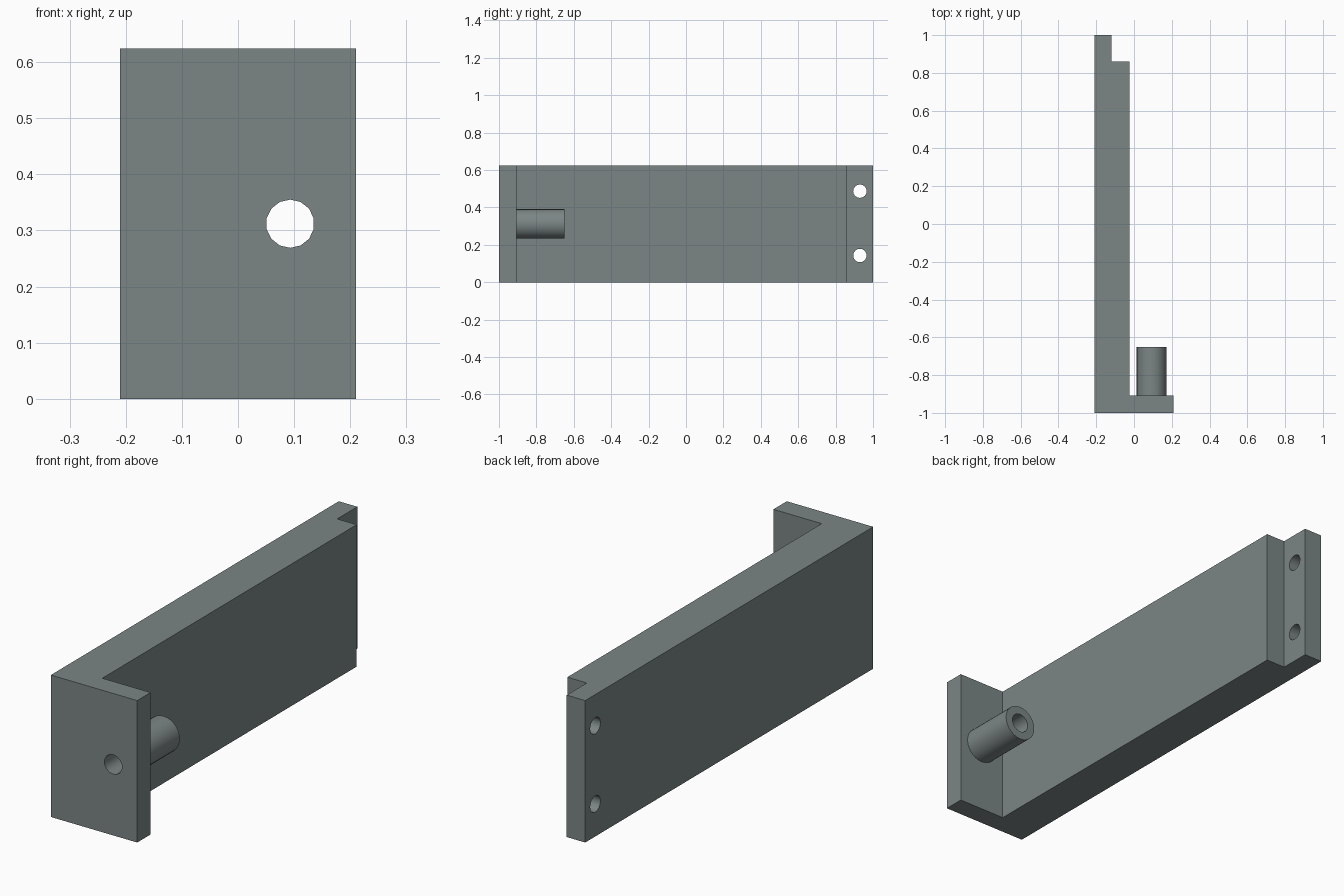
import bpy, bmesh, math

if "Cube" in bpy.data.objects:
    bpy.data.objects.remove(bpy.data.objects["Cube"])

steel = bpy.data.materials.new("grey steel")
steel.diffuse_color = (0.20, 0.235, 0.235, 1)
steel.use_nodes = True
steel.node_tree.nodes["Principled BSDF"].inputs["Base Color"].default_value = steel.diffuse_color

H = 0.624                      # bracket height
BORE_X, BORE_Z = 0.093, 0.312  # tube axis


def cylinder(name, axis, center, radius, length, sides):
    """Cylinder along the x or y axis."""
    rot = (math.pi / 2, 0, 0) if axis == "y" else (0, math.pi / 2, 0)
    bpy.ops.mesh.primitive_cylinder_add(vertices=sides, radius=radius, depth=length,
                                        location=center, rotation=rot)
    ob = bpy.context.object
    ob.name = name
    ob.data.materials.append(steel)
    return ob


def boolean(target, tool, operation):
    mod = target.modifiers.new(tool.name, "BOOLEAN")
    mod.object, mod.operation, mod.solver = tool, operation, "EXACT"
    bpy.context.view_layer.objects.active = target
    bpy.ops.object.modifier_apply(modifier=mod.name)
    bpy.data.objects.remove(tool)


# Bracket: plan outline with front flange and stepped rear tab, extruded upward
outline = [(-0.21, -1), (0.21, -1), (0.21, -0.907), (-0.025, -0.907),
           (-0.025, 0.86), (-0.12, 0.86), (-0.12, 1), (-0.21, 1)]
bm = bmesh.new()
base = bm.faces.new([bm.verts.new((x, y, 0)) for x, y in outline])
top = bmesh.ops.extrude_face_region(bm, geom=[base])["geom"]
bmesh.ops.translate(bm, vec=(0, 0, H), verts=[v for v in top if isinstance(v, bmesh.types.BMVert)])
bmesh.ops.recalc_face_normals(bm, faces=bm.faces)
mesh = bpy.data.meshes.new("bracket")
bm.to_mesh(mesh)
bm.free()
mesh.materials.append(steel)
bracket = bpy.data.objects.new("bracket", mesh)
bpy.context.collection.objects.link(bracket)

# Tube standing on the inside of the flange, bored through both
tube = cylinder("tube", "y", (BORE_X, -0.79, BORE_Z), 0.079, 0.28, 28)
boolean(bracket, tube, "UNION")
bore = cylinder("bore", "y", (BORE_X, -0.8, BORE_Z), 0.043, 0.6, 14)
boolean(bracket, bore, "DIFFERENCE")

# Two screw holes through the rear tab
for z in (0.143, 0.487):
    hole = cylinder("screw_hole", "x", (-0.165, 0.93, z), 0.036, 0.3, 16)
    boolean(bracket, hole, "DIFFERENCE")

# Smooth round walls, sharp box edges
bpy.ops.object.select_all(action="DESELECT")
bracket.select_set(True)
bpy.context.view_layer.objects.active = bracket
bpy.ops.object.shade_smooth_by_angle(angle=math.radians(35))
